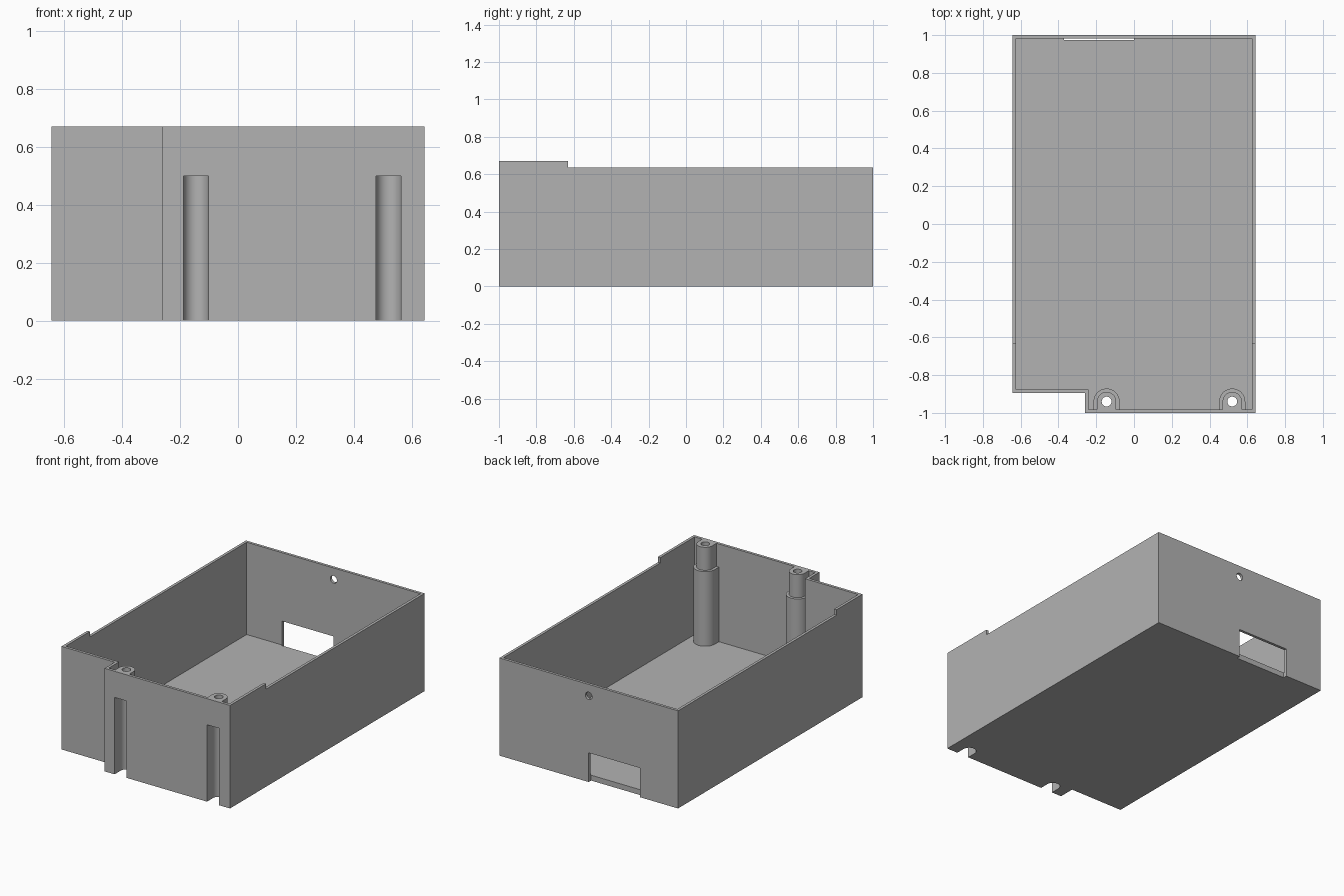
import bpy, bmesh, math

if "Cube" in bpy.data.objects:
    bpy.data.objects.remove(bpy.data.objects["Cube"], do_unlink=True)

W, L = 0.643, 1.0              # half width, half length
WALL, FLOOR = 0.018, 0.035
RIM, FRONT_RIM = 0.635, 0.67
NOTCH_X, NOTCH_Y = -0.26, -0.895
POSTS, POST_Y = (-0.145, 0.52), -0.94
LEDGE, GROOVE_TOP = 0.52, 0.5

grey = bpy.data.materials.new("plain grey")
grey.use_nodes = True
colour = (0.45, 0.45, 0.45, 1)
grey.diffuse_color = colour
grey.node_tree.nodes["Principled BSDF"].inputs["Base Color"].default_value = colour


def prism(name, outline, z0, z1):
    """Extrude a plan outline from z0 to z1."""
    bm = bmesh.new()
    base = bm.faces.new([bm.verts.new((x, y, z0)) for x, y in outline])
    top = bmesh.ops.extrude_face_region(bm, geom=[base])["geom"]
    for v in top:
        if isinstance(v, bmesh.types.BMVert):
            v.co.z = z1
    bmesh.ops.recalc_face_normals(bm, faces=bm.faces)
    mesh = bpy.data.meshes.new(name)
    bm.to_mesh(mesh)
    bm.free()
    mesh.materials.append(grey)
    ob = bpy.data.objects.new(name, mesh)
    bpy.context.collection.objects.link(ob)
    return ob


def arch(cx, r, y0, steps=24):
    """U-shaped outline, open towards the front, running left to right."""
    arc = [(cx - r * math.cos(math.pi * i / steps),
            POST_Y + r * math.sin(math.pi * i / steps)) for i in range(steps + 1)]
    return [(cx - r, y0)] + arc + [(cx + r, y0)]


def cavity(r):
    """Inside of the walls, stepping round the two screw posts."""
    front = -L + WALL
    pts = [(-W + WALL, L - WALL), (-W + WALL, NOTCH_Y + WALL),
           (NOTCH_X + WALL, NOTCH_Y + WALL), (NOTCH_X + WALL, front)]
    for x in POSTS:
        pts += arch(x, r, front)
    return pts + [(W - WALL, front), (W - WALL, L - WALL)]


def box(x0, x1, y0, y1):
    return [(x0, y0), (x1, y0), (x1, y1), (x0, y1)]


def circle(cx, cy, r, n=32):
    return [(cx + r * math.cos(2 * math.pi * i / n),
             cy + r * math.sin(2 * math.pi * i / n)) for i in range(n)]


# Solid block with the corner notch
case = prism("open_case", [(-W, L), (-W, NOTCH_Y), (NOTCH_X, NOTCH_Y),
                           (NOTCH_X, -L), (W, -L), (W, L)], 0, FRONT_RIM)

# Cavity: wide posts below the ledge, slimmer posts above it
cutters = [prism("lower_cavity_cutter", cavity(0.069), FLOOR, LEDGE + 0.05),
           prism("upper_cavity_cutter", cavity(0.051), LEDGE, 1),
           prism("rim_step_cutter", box(-1, 1, -0.63, 2), RIM, 1)]

# Screw access grooves and screw holes
for x in POSTS:
    cutters.append(prism("groove_cutter", arch(x, 0.043, -1.2), -0.1, GROOVE_TOP))
    cutters.append(prism("screw_hole_cutter", circle(x, POST_Y, 0.026), 0.4, 1))

# Back window, cut down through the edge of the floor, and round back hole
cutters.append(prism("window_cutter", box(-0.37, 0, 0.975, 1.1), -0.1, 0.19))
hole = prism("back_hole_cutter", circle(0, 0, 0.024), -0.1, 0.1)
hole.rotation_euler.x = math.pi / 2
hole.location = (0, L, 0.56)
cutters.append(hole)

bpy.context.view_layer.objects.active = case
for cutter in cutters:
    cutter.hide_render = True
    mod = case.modifiers.new("cut", 'BOOLEAN')
    mod.operation, mod.solver, mod.object = 'DIFFERENCE', 'EXACT', cutter
    bpy.ops.object.modifier_apply(modifier=mod.name)
for cutter in cutters:
    bpy.data.objects.remove(cutter, do_unlink=True)

bpy.ops.object.select_all(action='DESELECT')
case.select_set(True)
bpy.ops.object.shade_smooth_by_angle(angle=math.radians(30))
